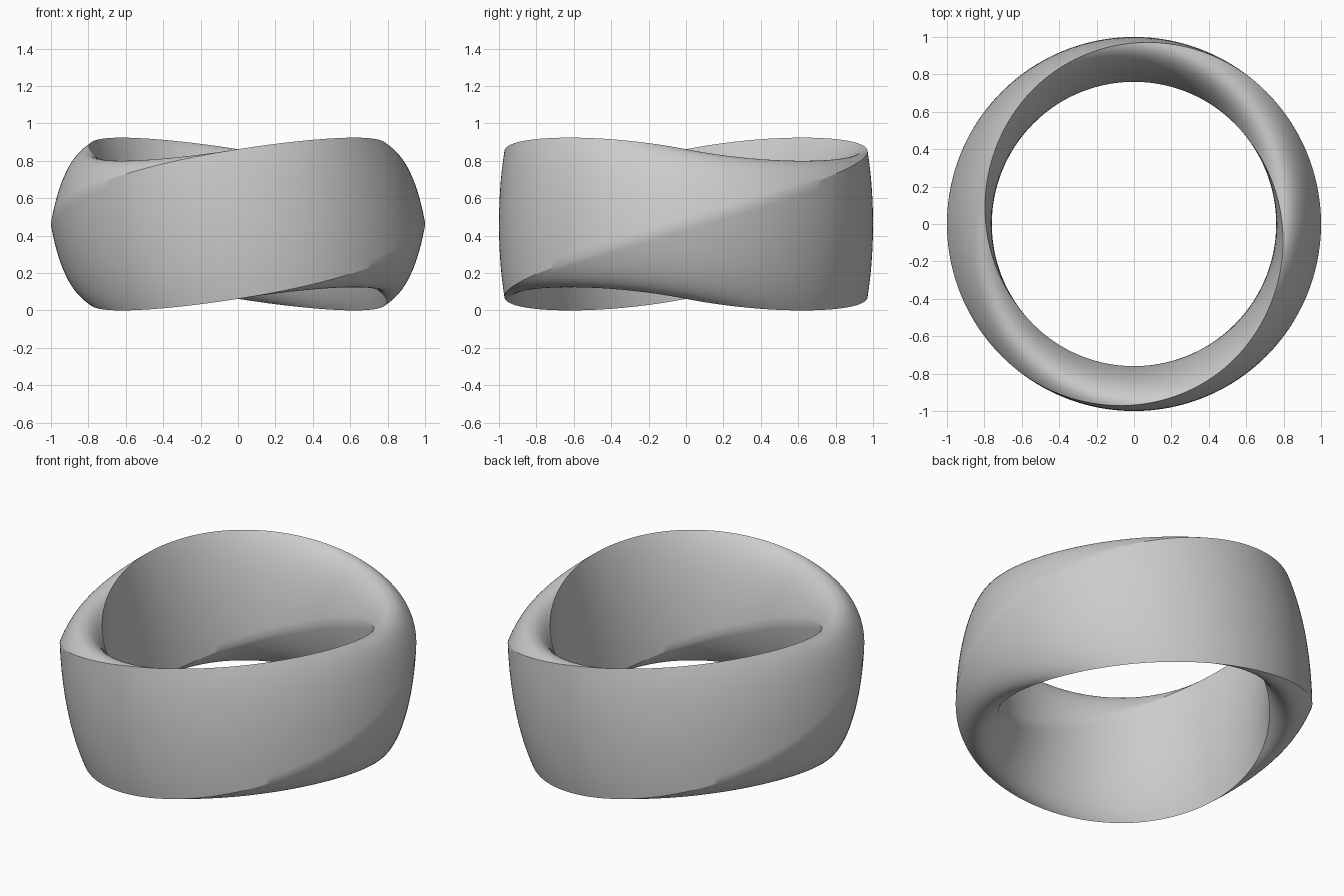
import bpy, bmesh, math

if "Cube" in bpy.data.objects:
    bpy.data.objects.remove(bpy.data.objects["Cube"])

WIDTH = 0.80                    # constant width of the rounded-triangle section
CORNER = WIDTH / math.sqrt(3)   # section centre to corner
SQUASH = 0.30                   # radial flattening of the section
MID_Z = CORNER                  # height of the section centre
SIDE = 20                       # points per section side
RINGS = 240                     # sections around the band


def section():
    """Rounded triangle of constant width, one arc per side."""
    pts = []
    for side in range(3):
        a = math.radians(120 * side)
        # each arc is centred on the opposite corner
        cx, cy = CORNER * math.cos(a + math.radians(240)), CORNER * math.sin(a + math.radians(240))
        for i in range(SIDE):
            t = a + math.radians(30 + 60 * i / SIDE)
            pts.append((cx + WIDTH * math.cos(t), cy + WIDTH * math.sin(t)))
    return pts


def reach(phi):
    """Outward extent of the section when turned by phi."""
    a = (math.degrees(phi) + 30) % 120 - 30
    if a <= 30:
        return CORNER * math.cos(math.radians(a))
    return WIDTH - CORNER * math.cos(math.radians(a - 60))


# twisted band: the section turns 240 degrees over one lap
profile = section()
n = len(profile)
bm = bmesh.new()
rows = []
for j in range(RINGS):
    theta = -math.pi + 2 * math.pi * j / RINGS
    phi = (theta + math.pi) * 2 / 3
    centre = 1 - SQUASH * reach(phi)     # keeps the outer wall at radius 1
    c, s = math.cos(phi), math.sin(phi)
    row = []
    for px, py in profile:
        r = centre + SQUASH * (px * c - py * s)
        z = MID_Z + px * s + py * c
        row.append(bm.verts.new((r * math.cos(theta), r * math.sin(theta), z)))
    rows.append(row)

# the last ring meets the first one, two sides further on
rows.append([rows[0][(k + 2 * SIDE) % n] for k in range(n)])
for a, b in zip(rows, rows[1:]):
    for k in range(n):
        m = (k + 1) % n
        bm.faces.new((a[k], b[k], b[m], a[m]))
bmesh.ops.recalc_face_normals(bm, faces=bm.faces)

mesh = bpy.data.meshes.new("twisted_band")
bm.to_mesh(mesh)
bm.free()
band = bpy.data.objects.new("twisted_band", mesh)
bpy.context.collection.objects.link(band)

# plain grey
grey = bpy.data.materials.new("grey")
grey.diffuse_color = (0.6, 0.6, 0.6, 1)
grey.use_nodes = True
grey.node_tree.nodes["Principled BSDF"].inputs["Base Color"].default_value = grey.diffuse_color
mesh.materials.append(grey)

# smooth faces with crisp corners
bpy.context.view_layer.objects.active = band
band.select_set(True)
bpy.ops.object.shade_smooth_by_angle(angle=math.radians(30))
